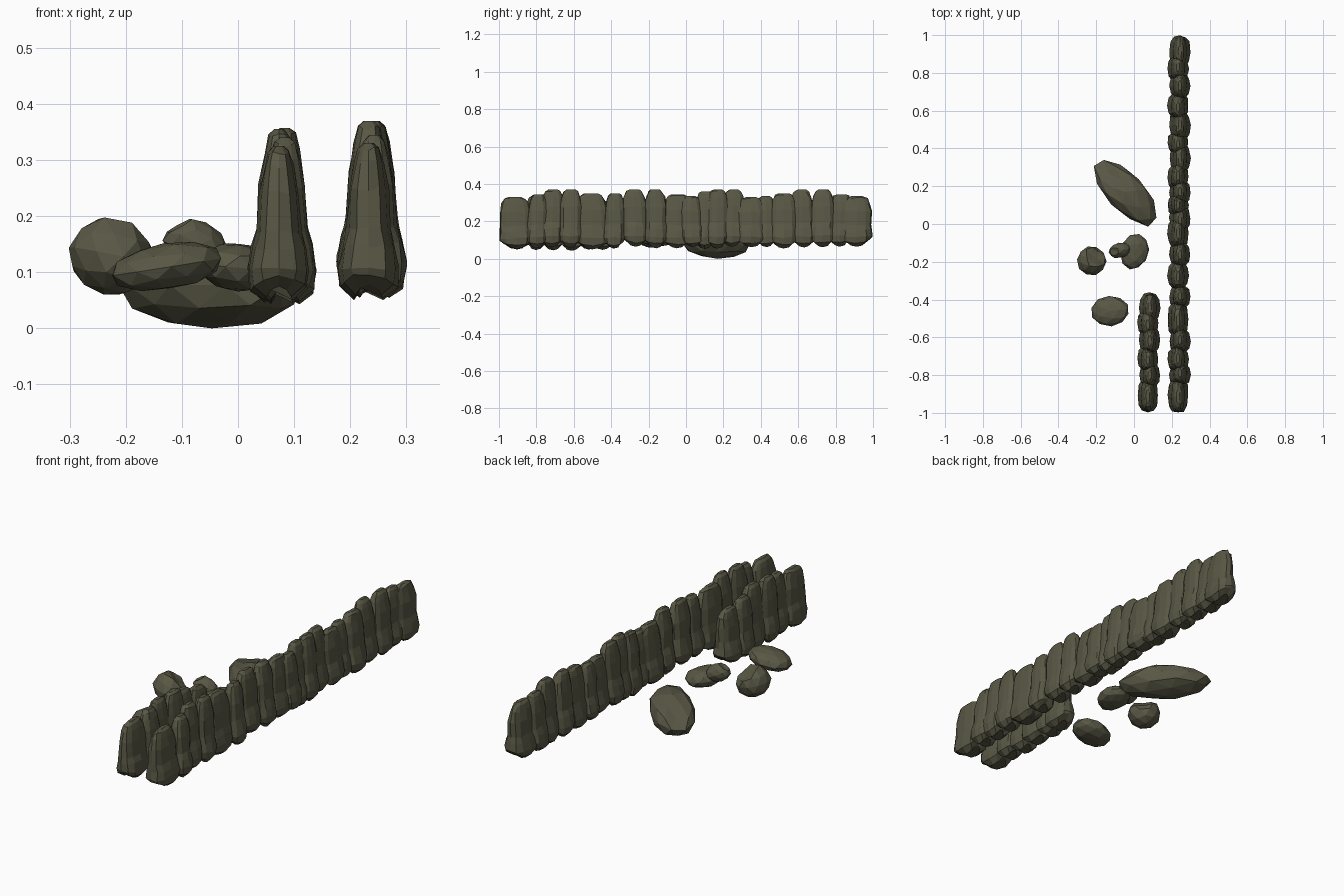
import bpy, bmesh, math, random
from mathutils import Vector, Matrix

if "Cube" in bpy.data.objects:
    bpy.data.objects.remove(bpy.data.objects["Cube"], do_unlink=True)
random.seed(4)

stone = bpy.data.materials.new("olive_stone")
stone.use_nodes = True
colour = (0.10, 0.097, 0.06, 1)
stone.diffuse_color = colour
stone.node_tree.nodes["Principled BSDF"].inputs["Base Color"].default_value = colour


def finish(name, bm):
    bmesh.ops.recalc_face_normals(bm, faces=bm.faces)
    mesh = bpy.data.meshes.new(name)
    bm.to_mesh(mesh)
    bm.free()
    mesh.materials.append(stone)
    obj = bpy.data.objects.new(name, mesh)
    bpy.context.collection.objects.link(obj)
    return obj


# Upright stone outline: height fraction, half thickness, width fraction
PROFILE = [(0, .026, .55), (.07, .052, .93), (.2, .057, 1), (.33, .05, .96),
           (.44, .041, .92), (.7, .036, .9), (.87, .027, .78), (.96, .02, .6), (1, .009, .35)]
SIDES = 12


def upright(bm, x, y, base, top, width, lean):
    rings = []
    for f, half, wide in PROFILE:
        ring = []
        for i in range(SIDES):
            a = math.tau * i / SIDES
            c, s = math.cos(a), math.sin(a)
            px = half * math.copysign(abs(c) ** .85, c) * random.uniform(.93, 1.03)
            py = width * wide * math.copysign(abs(s) ** .75, s)
            py += random.uniform(-.004, .004) + lean * f
            pz = base + (top - base) * f + random.uniform(-.005, .005) * (0 < f < 1)
            # foot lifts toward its sides
            pz += .025 * s * s * (f < .1)
            ring.append(bm.verts.new((x + px, y + py, pz)))
        rings.append(ring)
    for low, high in zip(rings, rings[1:]):
        for i in range(SIDES):
            j = (i + 1) % SIDES
            bm.faces.new((low[i], low[j], high[j], high[i]))
    bm.faces.new(rings[0][::-1])
    bm.faces.new(rings[-1])


def wall(name, x, base, stones):
    bm = bmesh.new()
    for i, (y, top, width) in enumerate(stones):
        shift = .005 if i % 2 else -.005
        low = base + random.uniform(0, .015)
        upright(bm, x + shift, y, low, top, width, random.uniform(-.012, .012))
    # keep the ends of the row inside its length
    for v in bm.verts:
        v.co.y = max(-1, min(1, v.co.y))
    return finish(name, bm)


# Long row of overlapping stones
wall("long_stone_wall", .238, .05, [
    (-.905, .33, .094), (-.80, .345, .06), (-.72, .37, .07), (-.62, .37, .065),
    (-.50, .35, .10), (-.385, .35, .06), (-.27, .37, .075), (-.16, .37, .065),
    (-.05, .345, .085), (.035, .335, .07), (.10, .36, .06), (.165, .37, .065),
    (.245, .37, .07), (.35, .33, .085), (.43, .335, .06), (.52, .35, .08),
    (.63, .37, .07), (.73, .37, .07), (.82, .345, .07), (.91, .335, .088)])

# Short row beside it
wall("short_stone_wall", .078, .042, [
    (-.905, .325, .092), (-.80, .34, .065), (-.71, .355, .07),
    (-.61, .357, .075), (-.52, .33, .07), (-.445, .31, .08)])


def rock(name, loc, size, turn, tilt, dish, level=.72, rough=.05):
    bm = bmesh.new()
    bmesh.ops.create_icosphere(bm, subdivisions=2, radius=.5)
    d = Vector(dish).normalized()
    for v in bm.verts:
        v.co *= random.uniform(1 - rough, 1 + rough)
        over = v.co.dot(d) - level * .5
        if over > 0:
            v.co -= d * over * 1.6
    rot = Matrix.Rotation(math.radians(turn), 4, 'Z') @ Matrix.Rotation(math.radians(tilt), 4, 'Y')
    mat = Matrix.Translation(loc) @ rot @ Matrix.Diagonal((*size, 1))
    bmesh.ops.transform(bm, matrix=mat, verts=bm.verts)
    for v in bm.verts:
        v.co.z = max(v.co.z, 0)
    return finish(name, bm)


# Loose rocks on the ground
rock("long_boulder", (-.047, .17, .077), (.44, .2, .155), -48, 0, (-.7, 0, .7), .75)
rock("round_rock", (-.225, -.193, .128), (.156, .156, .145), 15, 12, (.4, .3, .85), .72)
rock("flat_rock", (-.126, -.46, .11), (.205, .16, .085), 5, -9, (0, 0, -1), .95, .03)
rock("beaked_rock_body", (.003, -.145, .11), (.15, .19, .09), -15, 5, (.3, 0, 1), .9)
rock("beaked_rock_tip", (-.075, -.14, .15), (.125, .08, .085), 10, 25, (-1, 0, .5), .8)
